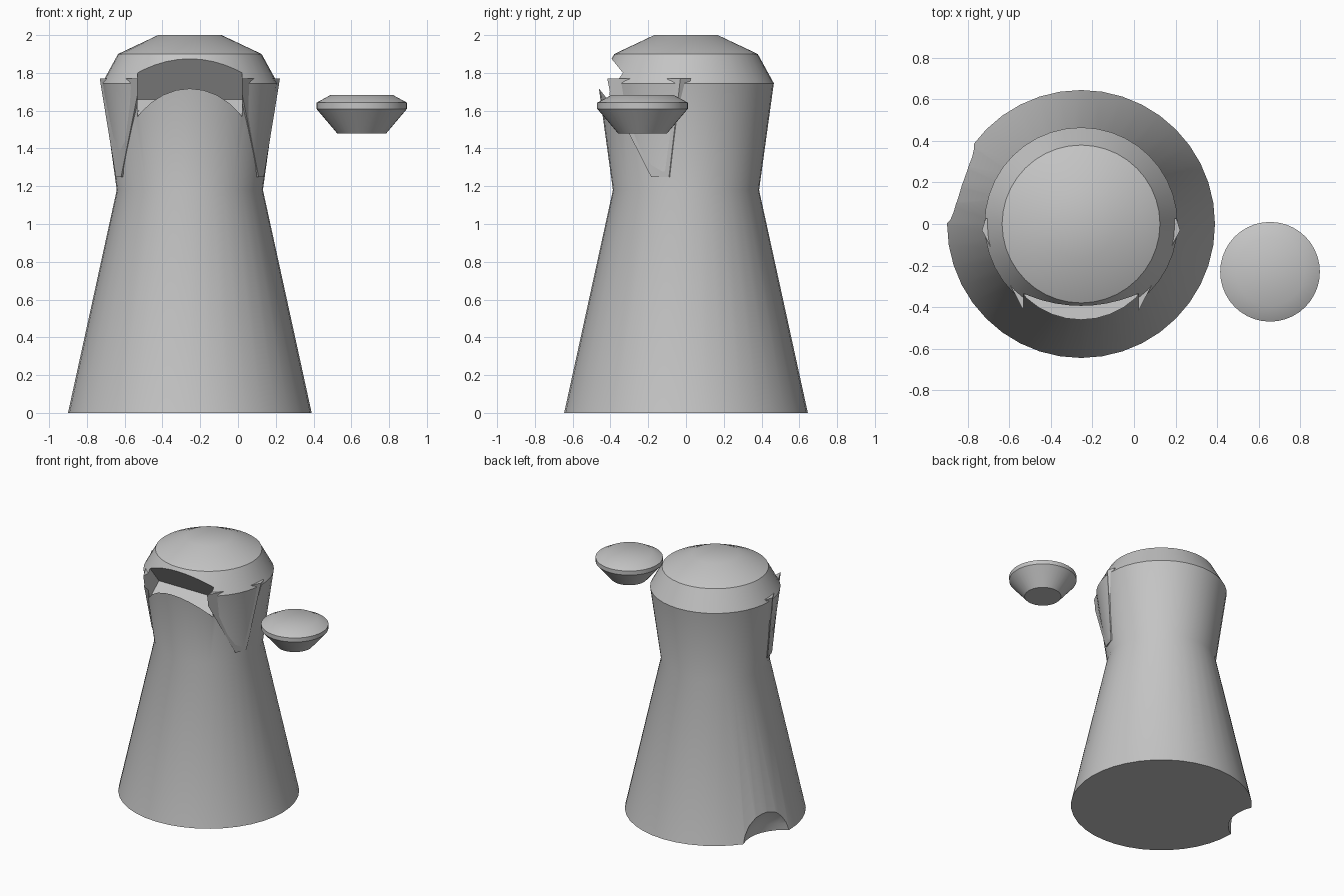
import bpy, bmesh
from math import cos, sin, pi, radians
from mathutils import Vector

cube = bpy.data.objects.get("Cube")
if cube:
    bpy.data.objects.remove(cube, do_unlink=True)

grey = bpy.data.materials.new("plain grey")
grey.use_nodes = True
grey.diffuse_color = (0.55, 0.55, 0.55, 1)
grey.node_tree.nodes["Principled BSDF"].inputs["Base Color"].default_value = (0.55, 0.55, 0.55, 1)

AXIS = Vector((-0.255, 0, 0))   # centre line of the tower


def loft(name, rings):
    """Closed solid through rings of equal point count."""
    bm = bmesh.new()
    loops = [[bm.verts.new(p) for p in ring] for ring in rings]
    n = len(loops[0])
    for a, b in zip(loops, loops[1:]):
        for i in range(n):
            j = (i + 1) % n
            bm.faces.new((a[i], a[j], b[j], b[i]))
    bm.faces.new(loops[0][::-1])
    bm.faces.new(loops[-1])
    bmesh.ops.recalc_face_normals(bm, faces=bm.faces)
    mesh = bpy.data.meshes.new(name)
    bm.to_mesh(mesh)
    bm.free()
    obj = bpy.data.objects.new(name, mesh)
    bpy.context.collection.objects.link(obj)
    mesh.materials.append(grey)
    return obj


def lathe(name, centre, profile, sides):
    return loft(name, [[centre + Vector((r * cos(2 * pi * i / sides), r * sin(2 * pi * i / sides), z))
                        for i in range(sides)] for r, z in profile])


def activate(obj):
    bpy.ops.object.select_all(action='DESELECT')
    obj.select_set(True)
    bpy.context.view_layer.objects.active = obj


def cut(obj, cutter):
    mod = obj.modifiers.new("cut", 'BOOLEAN')
    mod.operation = 'DIFFERENCE'
    mod.solver = 'EXACT'
    mod.object = cutter
    activate(obj)
    bpy.ops.object.modifier_apply(modifier=mod.name)


# Tower: flared skirt, waist, head and shallow dome
tower = lathe("tower_body", AXIS, [(0.645, 0), (0.387, 1.18), (0.465, 1.745),
                                   (0.38, 1.9), (0.168, 2.0)], 40)

# Sloping slot cutter for the front opening
slope, across = Vector((0, -0.625, 0.78)), Vector((0, -0.78, -0.625))
back = AXIS + Vector((0, -0.222, 1.66))
section = [back, back + across * 0.151, back + across * 0.151 + slope * 0.6, back + slope * 0.6]
slot = loft("slot_cutter", [[p + Vector((x, 0, 0)) for p in section] for x in (-0.277, 0.277)])

# Rounded bite cutter for the chipped base
bpy.ops.mesh.primitive_uv_sphere_add(segments=32, ring_count=16, radius=0.3,
                                     location=AXIS + Vector((-0.79, 0.265, 0)))
bite = bpy.context.object
bite.name = "bite_cutter"
bite.data.materials.append(grey)

# Tapered cheek plates sunk into both sides of the head
top = [(0.477, -0.03), (0.26, -0.45), (0.22, -0.33), (0.4, 0.03), (0.46, 0.025)]
bottom = [(0.392, -0.09), (0.364, -0.185), (0.33, -0.17), (0.34, -0.07), (0.37, -0.075)]
cheeks = []
for side, label in ((1, "left"), (-1, "right")):
    cheeks.append(loft(label + "_cheek_plate",
                       [[AXIS + Vector((side * x, y, z)) for x, y in ring]
                        for ring, z in ((bottom, 1.25), (top, 1.77))]))

# Floating saucer beside the head
saucer = lathe("saucer", Vector((0.655, -0.23, 0)),
               [(0.13, 1.48), (0.24, 1.61), (0.24, 1.642), (0.165, 1.683)], 40)

for obj in [tower] + cheeks:
    cut(obj, slot)
cut(tower, bite)
for cutter in (slot, bite):
    bpy.data.objects.remove(cutter, do_unlink=True)

for obj in [tower, saucer] + cheeks:
    activate(obj)
    bpy.ops.object.shade_smooth_by_angle(angle=radians(30))
